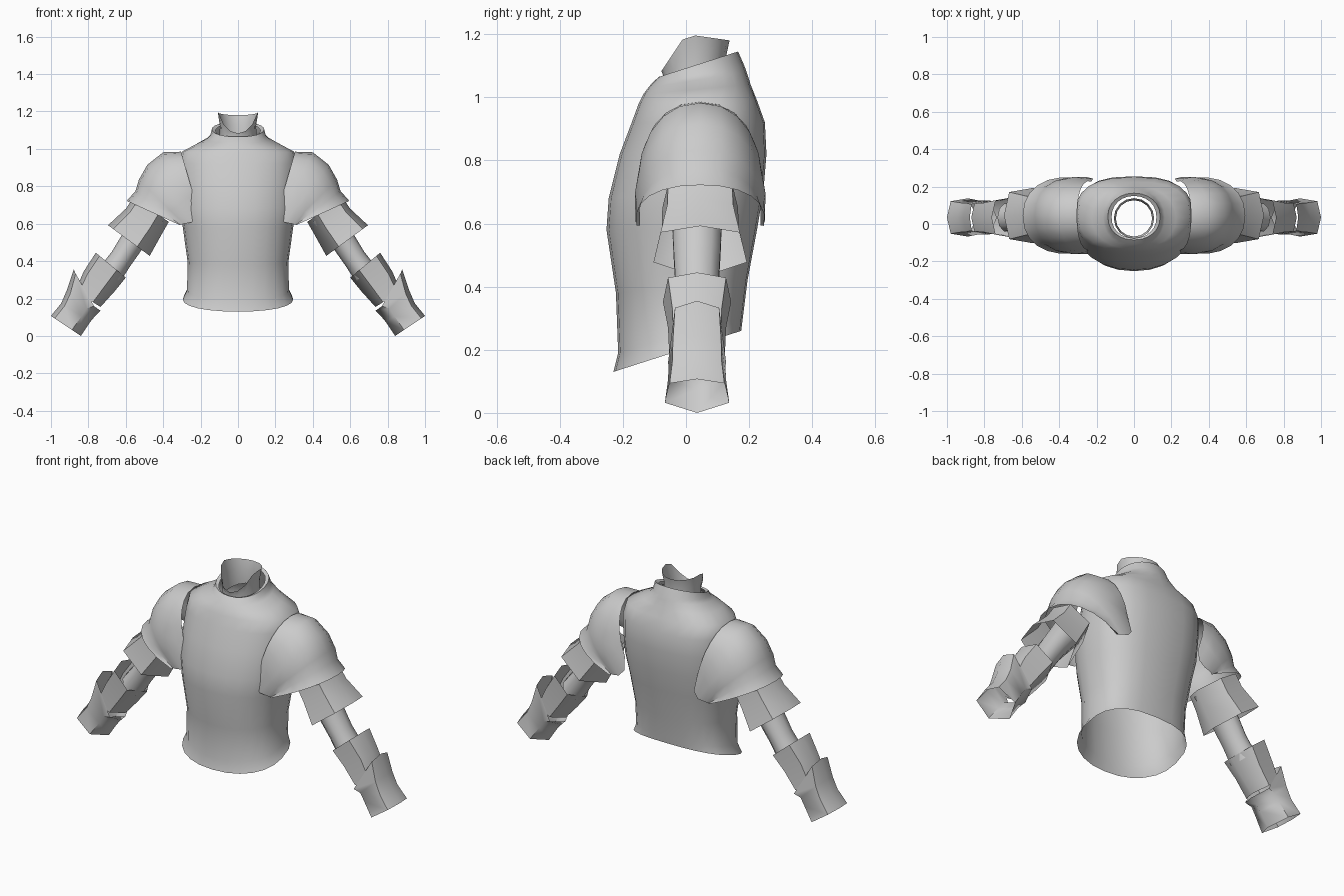
import bpy, math
from mathutils import Vector

if "Cube" in bpy.data.objects:
    bpy.data.objects.remove(bpy.data.objects["Cube"])

steel = bpy.data.materials.new("plain_grey")
steel.diffuse_color = (0.6, 0.6, 0.6, 1)
steel.use_nodes = True
steel.node_tree.nodes["Principled BSDF"].inputs["Base Color"].default_value = steel.diffuse_color


def skin(name, rings, closed=True):
    """Bridge a list of equally long point rings into a smooth open shell."""
    n = len(rings[0])
    verts = [p for r in rings for p in r]
    faces = []
    for i in range(len(rings) - 1):
        for j in range(n if closed else n - 1):
            k = (j + 1) % n
            faces.append((i * n + j, i * n + k, (i + 1) * n + k, (i + 1) * n + j))
    me = bpy.data.meshes.new(name)
    me.from_pydata(verts, [], faces)
    me.materials.append(steel)
    ob = bpy.data.objects.new(name, me)
    bpy.context.collection.objects.link(ob)
    bpy.context.view_layer.objects.active = ob
    ob.select_set(True)
    bpy.ops.object.shade_smooth_by_angle(angle=math.radians(65))
    ob.select_set(False)
    return ob


def both_sides(name, rings, closed=True):
    skin("right_" + name, rings, closed)
    skin("left_" + name, [[(-x, y, z) for x, y, z in reversed(r)] for r in rings], closed)


def spow(v, e):
    return math.copysign(abs(v) ** e, v)


def body_ring(zf, zb, hw, yf, yb, back=0.75, n=24):
    """Tilted oval, rounder in front and boxier behind."""
    yc, ry = (yf + yb) / 2, (yb - yf) / 2
    pts = []
    for i in range(n):
        a = 2 * math.pi * i / n
        e = back if math.sin(a) > 0 else 0.92
        x, y = hw * spow(math.cos(a), e), yc + ry * spow(math.sin(a), e)
        pts.append((x, y, zf + (zb - zf) * (y - yf) / (yb - yf)))
    return pts


# torso shell: z front, z back, half width, y front, y back
torso = [
    (0.13, 0.26, 0.295, -0.23, 0.175),
    (0.19, 0.30, 0.272, -0.215, 0.18),
    (0.38, 0.42, 0.270, -0.222, 0.195),
    (0.58, 0.58, 0.295, -0.252, 0.225),
    (0.68, 0.70, 0.315, -0.245, 0.245),
    (0.82, 0.82, 0.315, -0.210, 0.255),
    (0.92, 0.92, 0.315, -0.172, 0.250),
    (0.98, 0.99, 0.300, -0.150, 0.225),
    (1.01, 1.04, 0.225, -0.135, 0.205),
    (1.03, 1.08, 0.165, -0.120, 0.192),
    (1.045, 1.10, 0.148, -0.108, 0.185),
    (1.065, 1.145, 0.140, -0.085, 0.165),
    (1.060, 1.135, 0.120, -0.075, 0.150),
]
skin("torso", [body_ring(*r, back=0.75 if i < 8 else 0.95) for i, r in enumerate(torso)])

# neck band with a low notch at the front
neck = []
for r, top in ((0.10, None), (0.097, 0.6), (0.108, 1.0)):
    ring = []
    for i in range(16):
        a = 2 * math.pi * i / 16
        x, y = r * math.cos(a), 0.03 + r * math.sin(a)
        rim = 1.2 - 0.02 * (y / 0.14) if y > 0 else 1.2 + 1.5 * y
        base = 1.02 + 0.03 * math.sin(a)
        ring.append((x, y, base if top is None else base + (rim - base) * top))
    neck.append(ring)
skin("neck_band", neck)

# shoulder caps: fanned arches, open below
caps = [
    ((0.305, 0.985), (0.24, 0.76), 0.185),
    ((0.40, 0.982), (0.25, 0.70), 0.200),
    ((0.485, 0.915), (0.29, 0.66), 0.208),
    ((0.53, 0.835), (0.33, 0.64), 0.203),
    ((0.548, 0.775), (0.35, 0.625), 0.193),
    ((0.595, 0.722), (0.36, 0.615), 0.205),
]
arches = []
for (tx, tz), (cx, cz), w in caps:
    ring = []
    for i in range(13):
        a = math.radians(-10 + 200 * i / 12)
        s, c = spow(math.sin(a), 0.9), spow(math.cos(a), 0.9)
        ring.append((cx + (tx - cx) * s, 0.045 + w * c, cz + (tz - cz) * s))
    arches.append(ring)
both_sides("shoulder_cap", arches, closed=False)

HEX = [(1, 0), (0.75, 0.85), (-0.4, 1), (-1, 0), (-0.4, -1), (0.75, -0.85)]
ROUND = [(math.cos(i * math.pi / 5), math.sin(i * math.pi / 5)) for i in range(10)]


def arm_ring(top, bottom, w, shape=HEX, yc=0.035):
    """Cross-section between an upper and a lower point of the arm outline."""
    t, b = Vector(top), Vector(bottom)
    mid, half = (t + b) / 2, (t - b) / 2
    return [(mid.x + half.x * u, yc + w * v, mid.y + half.y * u) for u, v in shape]


# flared cuff on the upper arm
both_sides("upper_arm_cuff", [
    arm_ring((0.56, 0.74), (0.37, 0.61), 0.12, yc=0.045),
    arm_ring((0.60, 0.68), (0.41, 0.54), 0.122, yc=0.045),
    arm_ring((0.695, 0.592), (0.472, 0.428), 0.148, yc=0.045),
])

# sleeve of the arm
both_sides("arm_sleeve", [
    arm_ring((0.52, 0.70), (0.39, 0.60), 0.085, ROUND),
    arm_ring((0.615, 0.55), (0.515, 0.46), 0.078, ROUND),
    arm_ring((0.675, 0.45), (0.575, 0.375), 0.072, ROUND),
    arm_ring((0.73, 0.38), (0.63, 0.29), 0.078, ROUND),
])

# forearm guard
both_sides("forearm_guard", [
    arm_ring((0.76, 0.445), (0.60, 0.312), 0.108),
    arm_ring((0.825, 0.345), (0.66, 0.238), 0.092),
    arm_ring((0.87, 0.24), (0.735, 0.155), 0.088),
])

# wrist guard with a raised peak on its outer side
edge = arm_ring((0.85, 0.215), (0.735, 0.135), 0.092)
edge[0] = (0.878, 0.035, 0.355)
edge[1], edge[5] = (0.868, 0.105, 0.333), (0.868, -0.035, 0.333)
both_sides("wrist_guard", [
    edge,
    arm_ring((0.915, 0.245), (0.765, 0.105), 0.09),
    arm_ring((0.945, 0.175), (0.79, 0.075), 0.092),
    arm_ring((1.0, 0.107), (0.84, 0.0), 0.102),
])
